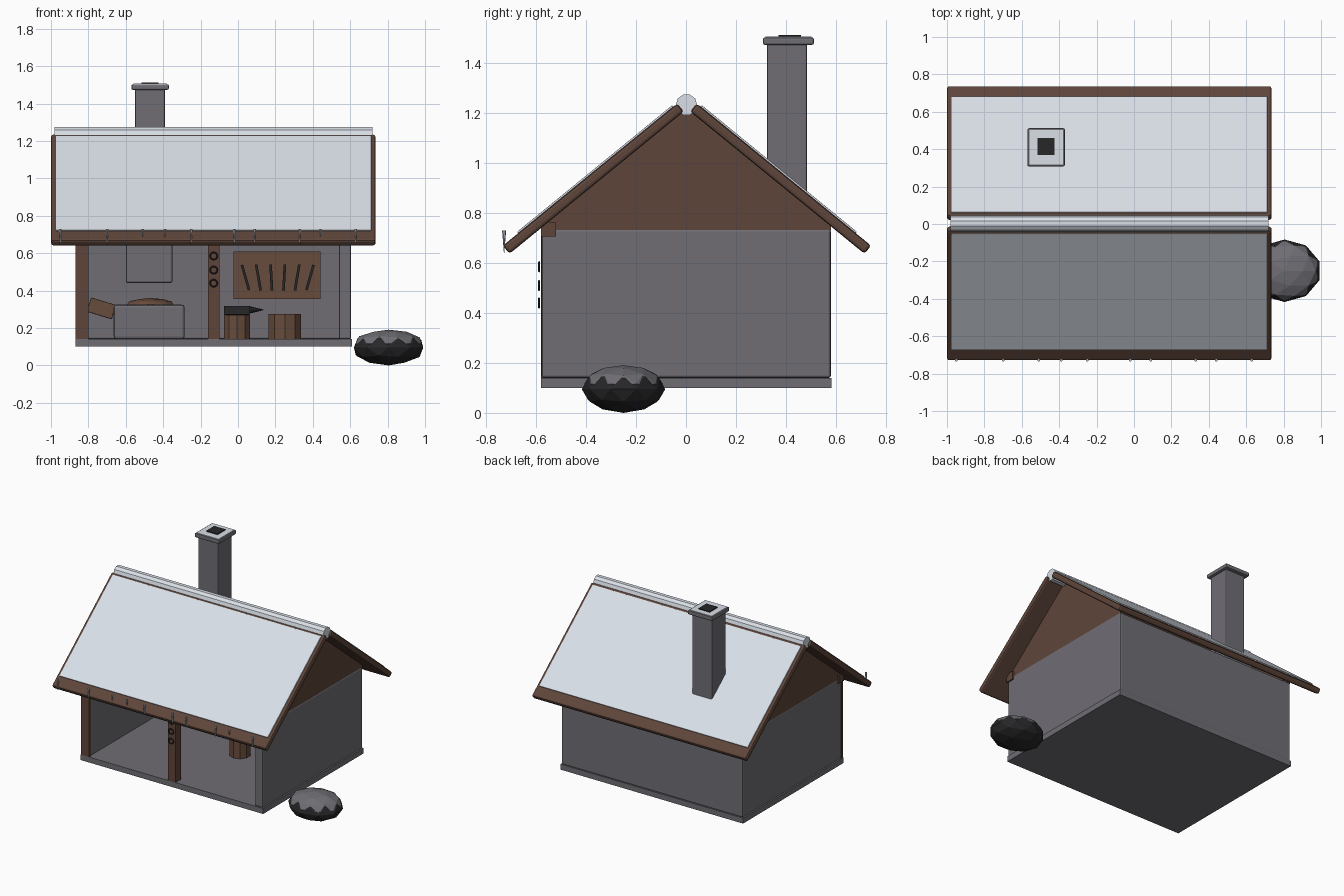
import bpy, bmesh, math
from mathutils import Matrix, Vector

if "Cube" in bpy.data.objects:
    bpy.data.objects.remove(bpy.data.objects["Cube"])


def material(name, rgb):
    m = bpy.data.materials.new(name)
    m.diffuse_color = (*rgb, 1)
    m.use_nodes = True
    m.node_tree.nodes["Principled BSDF"].inputs["Base Color"].default_value = m.diffuse_color
    return m


STONE = material("grey stone", (0.16, 0.155, 0.175))
TIMBER = material("dark timber", (0.112, 0.06, 0.043))
WOOD = material("brown wood", (0.135, 0.07, 0.045))
SNOW = material("snow", (0.73, 0.775, 0.84))
IRON = material("black iron", (0.02, 0.02, 0.022))
ICE = material("ice", (0.5, 0.56, 0.62))


def add(name, bm, mat, matrix=Matrix(), bevel=0):
    me = bpy.data.meshes.new(name)
    bmesh.ops.recalc_face_normals(bm, faces=bm.faces)
    bm.to_mesh(me)
    bm.free()
    me.materials.append(mat)
    ob = bpy.data.objects.new(name, me)
    bpy.context.collection.objects.link(ob)
    ob.matrix_world = matrix
    if bevel:
        mod = ob.modifiers.new("bevel", 'BEVEL')
        mod.width = bevel
        mod.segments = 2
    return ob


def box(name, lo, hi, mat, bevel=0, rot=Matrix()):
    """Box between two corners, optionally turned about its centre."""
    lo, hi = Vector(lo), Vector(hi)
    bm = bmesh.new()
    bmesh.ops.create_cube(bm, size=1)
    bmesh.ops.scale(bm, vec=hi - lo, verts=bm.verts)
    return add(name, bm, mat, Matrix.Translation((lo + hi) / 2) @ rot, bevel)


def cone(name, centre, r1, r2, depth, sides, mat, rot=Matrix()):
    bm = bmesh.new()
    bmesh.ops.create_cone(bm, cap_ends=True, segments=sides,
                          radius1=r1, radius2=r2, depth=depth)
    return add(name, bm, mat, Matrix.Translation(centre) @ rot)


def ball(name, centre, radii, mat, level=2):
    bm = bmesh.new()
    bmesh.ops.create_icosphere(bm, subdivisions=level, radius=1)
    bmesh.ops.scale(bm, vec=radii, verts=bm.verts)
    return add(name, bm, mat, Matrix.Translation(centre))


def prism(name, outline, x0, x1, mat):
    """Extrude a (y, z) outline along x."""
    bm = bmesh.new()
    face = bm.faces.new([bm.verts.new((x0, y, z)) for y, z in outline])
    ext = bmesh.ops.extrude_face_region(bm, geom=[face])
    bmesh.ops.translate(bm, vec=(x1 - x0, 0, 0),
                        verts=[v for v in ext['geom'] if isinstance(v, bmesh.types.BMVert)])
    return add(name, bm, mat)


# Floor and three walls
box("floor", (-0.87, -0.58, 0.10), (0.61, 0.582, 0.14), STONE)
box("left_wall", (-0.865, -0.565, 0.14), (-0.80, 0.575, 0.735), STONE, 0.01)
box("right_wall", (0.54, -0.578, 0.14), (0.605, 0.575, 0.735), STONE, 0.01)
box("back_wall", (-0.865, 0.515, 0.14), (0.605, 0.58, 0.735), STONE, 0.01)

# Timber frame of the open front
box("left_post", (-0.868, -0.58, 0.14), (-0.80, -0.56, 0.72), TIMBER)
box("middle_post", (-0.16, -0.58, 0.14), (-0.10, -0.52, 0.72), TIMBER)
box("front_beam", (-0.875, -0.58, 0.705), (0.615, -0.52, 0.765), TIMBER)

# Gables
for label, x0 in (("left", -0.865), ("right", 0.545)):
    prism(label + "_gable", [(-0.58, 0.73), (0.58, 0.73), (0.58, 0.75), (0, 1.222), (-0.58, 0.75)],
          x0, x0 + 0.057, TIMBER)

# Roof slabs with snow sheets
ANGLE = math.atan(0.816)
for label, s in (("front", -1), ("back", 1)):
    rot = Matrix.Rotation(-s * ANGLE, 4, 'X')
    mid = Vector((-0.132, s * 0.375 + 0.004, 0.9375))
    for part, size, offset, mat, bevel in (
            ("roof", (1.735, 0.90, 0.042), (0, 0, 0), TIMBER, 0.012),
            ("snow", (1.69, 0.80, 0.01), (0, -s * 0.03, 0.023), SNOW, 0.003)):
        c = mid + rot @ Vector(offset)
        half = Vector(size) / 2
        box(label + "_" + part, c - half, c + half, mat, bevel, rot)

# Snow along the ridge
ALONG_X = Matrix.Rotation(math.pi / 2, 4, 'Y')
cone("ridge_snow", (-0.13, 0.002, 1.233), 0.043, 0.043, 1.70, 10, SNOW, ALONG_X)

# Chimney
box("chimney", (-0.55, 0.325, 0.80), (-0.39, 0.485, 1.48), STONE, 0.006)
box("chimney_cap", (-0.57, 0.308, 1.473), (-0.37, 0.512, 1.503), STONE, 0.008)
box("cap_snow", (-0.56, 0.318, 1.500), (-0.38, 0.502, 1.506), SNOW)
box("flue", (-0.515, 0.37, 1.504), (-0.425, 0.46, 1.513), IRON)

# Icicles on the front eave: position and lower tip
for x, tip in ((-0.95, 0.645), (-0.70, 0.645), (-0.51, 0.69), (-0.39, 0.685), (-0.25, 0.65),
               (-0.02, 0.64), (0.09, 0.66), (0.33, 0.645), (0.44, 0.69), (0.63, 0.655)):
    cone("icicle", (x, -0.728, (0.73 + tip) / 2), 0.001, 0.008, 0.73 - tip, 6, ICE)

# Iron rings on the middle post
for z in (0.44, 0.51, 0.585):
    bpy.ops.mesh.primitive_torus_add(major_radius=0.019, minor_radius=0.004, major_segments=12,
                                     minor_segments=4, location=(-0.13, -0.588, z),
                                     rotation=(math.pi / 2, 0, 0))
    bpy.context.object.name = "post_ring"
    bpy.context.object.data.materials.append(IRON)

# Forge
box("hearth", (-0.665, 0.22, 0.14), (-0.285, 0.515, 0.325), STONE, 0.015)
ball("coal_bed", (-0.47, 0.36, 0.325), (0.13, 0.10, 0.035), WOOD)
box("hood", (-0.60, 0.28, 0.44), (-0.35, 0.515, 0.86), STONE, 0.012)
box("bellows", (-0.80, 0.28, 0.265), (-0.66, 0.42, 0.345), WOOD, 0.005,
    Matrix.Rotation(math.radians(17), 4, 'Y'))

# Anvil on its stump
cone("anvil_stump", (-0.005, 0.03, 0.205), 0.073, 0.073, 0.13, 10, WOOD)
box("anvil_body", (-0.075, -0.01, 0.27), (0.065, 0.07, 0.318), IRON, 0.005)
cone("anvil_horn", (0.098, 0.03, 0.297), 0.02, 0.002, 0.075, 8, IRON, ALONG_X)

# Water barrel
cone("barrel", (0.25, 0.12, 0.208), 0.092, 0.092, 0.135, 10, WOOD)

# Tool board with hanging tools
box("tool_board", (-0.025, 0.49, 0.355), (0.44, 0.516, 0.61), WOOD)
for i in range(6):
    x = 0.04 + 0.069 * i
    box("tool", (x - 0.007, 0.478, 0.40), (x + 0.007, 0.492, 0.54), IRON, 0,
        Matrix.Rotation(math.radians(-16 + 6.4 * i), 4, 'Y'))

# Coal heap with an ashy top
ball("coal_heap", (0.805, -0.25, 0.095), (0.195, 0.167, 0.095), IRON)
ball("heap_top", (0.805, -0.25, 0.116), (0.186, 0.158, 0.075), STONE)
